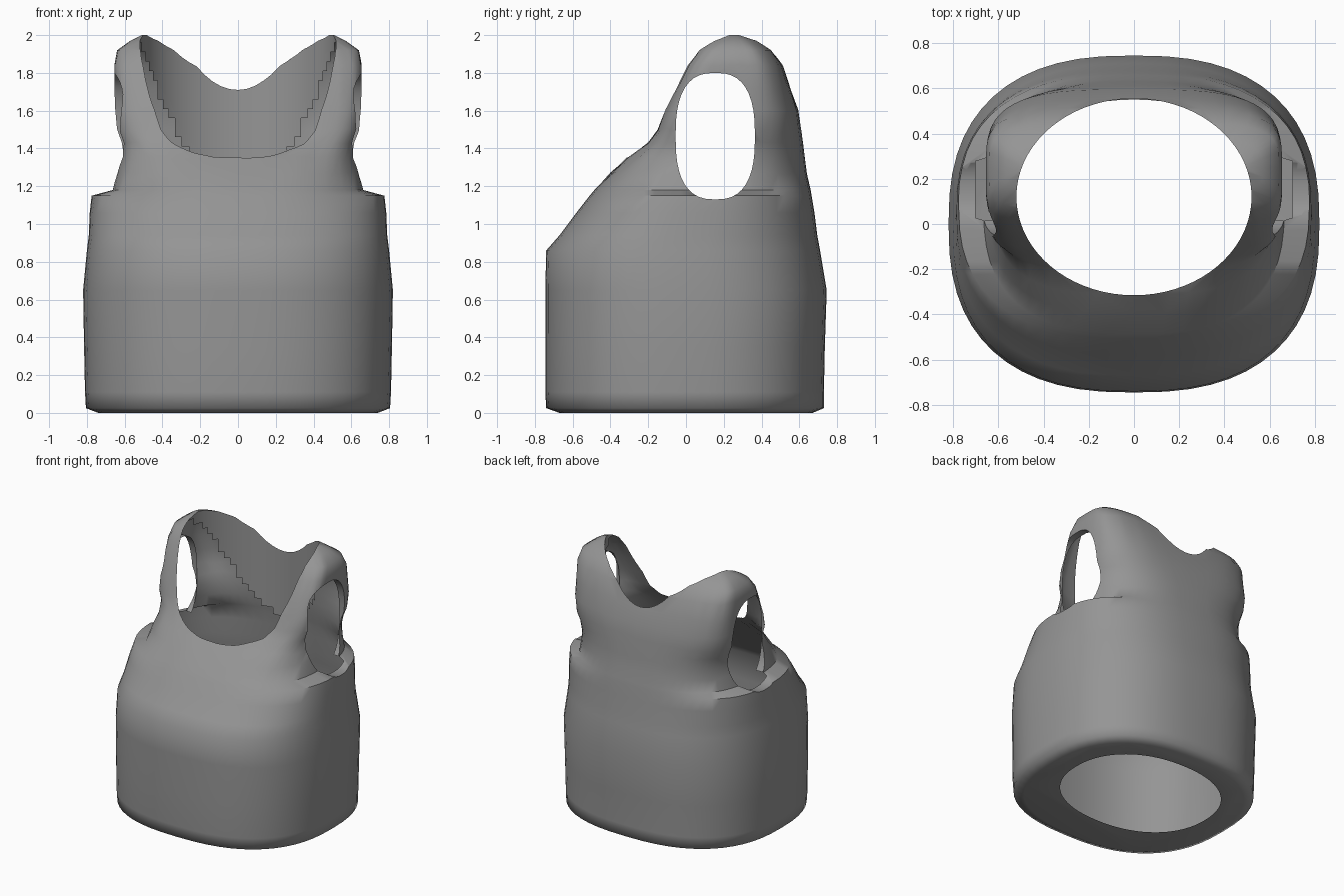
import bpy, bmesh, random
from math import cos, sin, pi, radians, copysign

random.seed(4)
cube = bpy.data.objects.get("Cube")
if cube:
    bpy.data.objects.remove(cube)

grey = bpy.data.materials.new("plain grey")
grey.use_nodes = True
grey.diffuse_color = (0.3, 0.3, 0.3, 1)
grey.node_tree.nodes["Principled BSDF"].inputs["Base Color"].default_value = (0.3, 0.3, 0.3, 1)


def super_ring(rx, ry, power_front, power_back, count):
    """Rounded-rectangle outline as (u, v) pairs, squareness set per half."""
    pts = []
    for i in range(count):
        c, s = cos(2 * pi * i / count), sin(2 * pi * i / count)
        power = power_front if s < 0 else power_back
        pts.append((copysign(abs(c) ** (2 / power), c) * rx,
                    copysign(abs(s) ** (2 / power), s) * ry))
    return pts


def loft(name, rings):
    """Closed solid through a list of equal-length rings of points."""
    bm = bmesh.new()
    loops = [[bm.verts.new(p) for p in ring] for ring in rings]
    n = len(loops[0])
    for a, b in zip(loops, loops[1:]):
        for i in range(n):
            j = (i + 1) % n
            bm.faces.new((a[i], a[j], b[j], b[i]))
    bm.faces.new(loops[0][::-1])
    bm.faces.new(loops[-1])
    bmesh.ops.recalc_face_normals(bm, faces=bm.faces)
    mesh = bpy.data.meshes.new(name)
    bm.to_mesh(mesh)
    bm.free()
    mesh.materials.append(grey)
    obj = bpy.data.objects.new(name, mesh)
    bpy.context.collection.objects.link(obj)
    return obj


# Vest body: height, half width, front y, back y, front and back squareness
levels = [
    (0.00, 0.74, -0.67, 0.67, 2.5, 2.5),
    (0.025, 0.805, -0.74, 0.73, 2.5, 2.5),
    (0.11, 0.81, -0.745, 0.73, 2.5, 2.5),
    (0.35, 0.815, -0.745, 0.735, 2.5, 2.5),
    (0.65, 0.82, -0.745, 0.745, 2.5, 2.5),
    (0.86, 0.80, -0.74, 0.71, 2.5, 2.5),
    (0.94, 0.79, -0.67, 0.695, 2.5, 2.5),
    (1.06, 0.785, -0.58, 0.68, 2.5, 2.5),
    (1.15, 0.775, -0.51, 0.665, 2.5, 2.5),
    (1.18, 0.665, -0.485, 0.66, 2.7, 2.7),
    (1.27, 0.645, -0.40, 0.64, 2.8, 2.7),
    (1.35, 0.625, -0.31, 0.63, 3.2, 2.8),
    (1.43, 0.63, -0.21, 0.62, 4.0, 2.9),
    (1.50, 0.65, -0.155, 0.61, 5.5, 3.1),
    (1.60, 0.655, -0.115, 0.595, 6.0, 3.4),
    (1.72, 0.655, -0.06, 0.554, 6.0, 3.6),
    (1.84, 0.655, 0.0, 0.515, 6.0, 3.8),
    (1.92, 0.64, 0.055, 0.455, 5.0, 3.8),
    (1.97, 0.57, 0.11, 0.39, 3.5, 3.4),
    (2.00, 0.51, 0.19, 0.31, 3.0, 3.0),
]
rings = []
for z, hw, front, back, pf, pb in levels:
    wobble = 0.008 if 1.2 < z < 1.9 else 0
    rings.append([(x, y + (front + back) / 2, z + random.uniform(-wobble, wobble))
                  for x, y in super_ring(hw, (back - front) / 2, pf, pb, 56)])
vest = loft("vest_body", rings)

# Neck opening with a wider waist hole at its foot
waist = [(x, y + 0.07) for x, y in super_ring(0.58, 0.48, 2.2, 2.2, 72)]
neck = [(x, y + 0.12) for x, y in super_ring(0.52, 0.435, 2, 2, 72)]
cut_rings = [[(x, y, z) for x, y in waist] for z in (-0.2, 0.05)]
cut_rings += [[(x, y, 0.06 + 0.05 * k) for x, y in neck] for k in range(42)]
torso_cutter = loft("torso_cutter", cut_rings)

# Arm openings
arm = super_ring(0.21, 0.335, 2.6, 2.6, 40)
arm_cutter = loft("arm_cutter", [[(0.02 * k, y + 0.155, z + 1.465) for y, z in arm]
                                 for k in range(-50, 51)])

bpy.context.view_layer.objects.active = vest
for cutter in (torso_cutter, arm_cutter):
    mod = vest.modifiers.new(cutter.name, 'BOOLEAN')
    mod.operation = 'DIFFERENCE'
    mod.solver = 'EXACT'
    mod.object = cutter
    bpy.ops.object.modifier_apply(modifier=mod.name)
    bpy.data.objects.remove(cutter)


def is_filling(c):
    """True for inner faces that would make the cloth solid."""
    # Waist rim has no inner wall
    if c.z < 0.11:
        return c.z > 0.004 and (c.x / 0.62) ** 2 + ((c.y - 0.07) / 0.52) ** 2 < 1
    # Inner wall stays only as a curved lining behind the neck
    if (c.x / 0.52) ** 2 + ((c.y - 0.12) / 0.435) ** 2 < 1.0015:
        return c.y < 0.1 or c.z < 1.2 + 0.65 * (c.x / 0.48) ** 2
    # Arm openings keep a shallow lip
    in_arm = (abs(c.y - 0.155) / 0.213) ** 2.6 + (abs(c.z - 1.465) / 0.338) ** 2.6 < 1.0
    return in_arm and abs(c.x) < (0.7 if c.z < 1.19 else 0.6)


bm = bmesh.new()
bm.from_mesh(vest.data)
filling = [f for f in bm.faces if is_filling(f.calc_center_median())]
bmesh.ops.delete(bm, geom=filling, context='FACES')
bm.to_mesh(vest.data)
bm.free()

# Smooth shading, with the outer hem left soft
bpy.ops.object.select_all(action='DESELECT')
vest.select_set(True)
bpy.ops.object.shade_smooth_by_angle(angle=radians(50))
for e in vest.data.edges:
    if all(vest.data.vertices[i].co.z < 0.05 for i in e.vertices):
        e.use_edge_sharp = False
